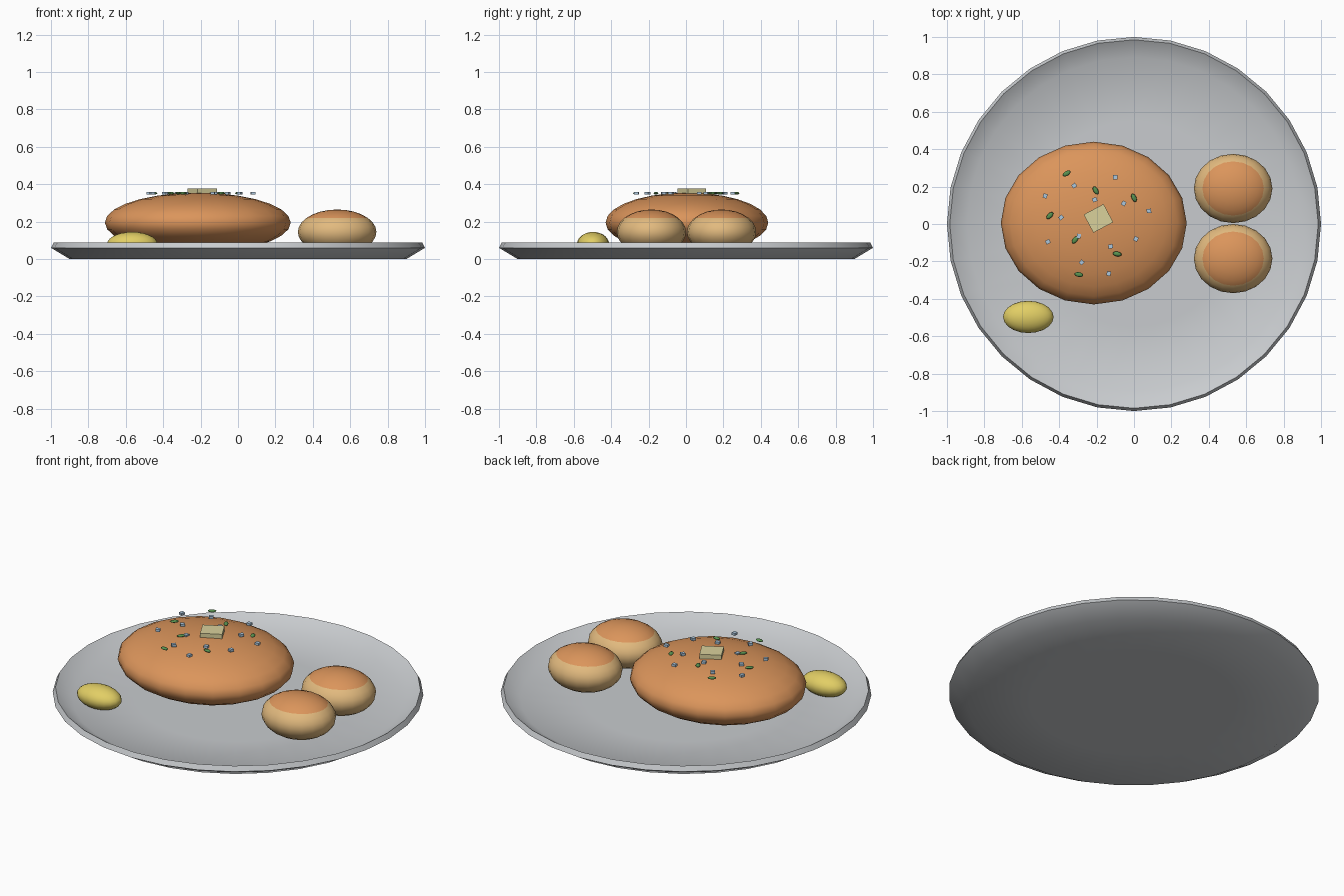
import bpy, bmesh, math
from mathutils import Matrix

if "Cube" in bpy.data.objects:
    bpy.data.objects.remove(bpy.data.objects["Cube"])


def material(name, rgb):
    m = bpy.data.materials.new(name)
    m.diffuse_color = (*rgb, 1)
    m.use_nodes = True
    m.node_tree.nodes["Principled BSDF"].inputs["Base Color"].default_value = m.diffuse_color
    return m


PLATE = material("pale_grey", (0.58, 0.60, 0.62))
CRUST = material("baked_orange", (0.71, 0.30, 0.105))
DOUGH = material("light_dough", (0.76, 0.49, 0.21))
LEMON = material("lemon_yellow", (0.76, 0.62, 0.13))
BUTTER = material("butter_cream", (0.70, 0.64, 0.33))
BLUE = material("pale_blue", (0.42, 0.58, 0.73))
GREEN = material("herb_green", (0.10, 0.29, 0.08))


def finish(bm, name, mats, smooth=True):
    me = bpy.data.meshes.new(name)
    bmesh.ops.recalc_face_normals(bm, faces=bm.faces)
    for f in bm.faces:
        f.smooth = smooth
    bm.to_mesh(me)
    bm.free()
    for m in mats:
        me.materials.append(m)
    ob = bpy.data.objects.new(name, me)
    bpy.context.collection.objects.link(ob)
    return ob


def ellipsoid(name, centre, radii, mats, segments=20, rings=14, cap_z=None, turn=0):
    bm = bmesh.new()
    bmesh.ops.create_uvsphere(
        bm, u_segments=segments, v_segments=rings, radius=1,
        matrix=Matrix.Translation(centre) @ Matrix.Rotation(turn, 4, 'Z')
        @ Matrix.Diagonal((*radii, 1)))
    # Faces above the cap height take the second colour
    if cap_z is not None:
        for f in bm.faces:
            f.material_index = int(f.calc_center_median().z > cap_z)
    return finish(bm, name, mats)


def box(name, centre, size, mat, turn=0):
    bm = bmesh.new()
    bmesh.ops.create_cube(
        bm, size=1,
        matrix=Matrix.Translation(centre) @ Matrix.Rotation(turn, 4, 'Z')
        @ Matrix.Diagonal((*size, 1)))
    return finish(bm, name, [mat], smooth=False)


# Shallow dish with a sloping rim, spun from a closed profile
profile = [(0, 0), (0.55, 0), (0.9, 0), (1.0, 0.06), (0.985, 0.088),
           (0.892, 0.03), (0.55, 0.03), (0, 0.03)]
bm = bmesh.new()
verts = [bm.verts.new((r, 0, z)) for r, z in profile]
edges = [bm.edges.new(pair) for pair in zip(verts, verts[1:])]
bmesh.ops.spin(bm, geom=verts + edges, cent=(0, 0, 0), axis=(0, 0, 1),
               angle=math.tau, steps=32, use_duplicate=False)
bmesh.ops.remove_doubles(bm, verts=bm.verts, dist=1e-4)
plate = finish(bm, "plate", [PLATE])
bpy.context.view_layer.objects.active = plate
plate.select_set(True)
bpy.ops.object.shade_smooth_by_angle(angle=math.radians(50))

# Large loaf and two buns with browned tops
ellipsoid("large_loaf", (-0.215, 0.005, 0.195), (0.497, 0.435, 0.16), [CRUST])
for side, y in (("back", 0.19), ("front", -0.185)):
    ellipsoid(side + "_bun", (0.53, y, 0.145), (0.21, 0.185, 0.12),
              [DOUGH, CRUST], cap_z=0.215)

# Lemon beside the loaf
ellipsoid("lemon", (-0.565, -0.497, 0.08), (0.135, 0.086, 0.065), [LEMON])

# Butter pat
box("butter_pat", (-0.19, 0.03, 0.362), (0.12, 0.11, 0.032), BUTTER, math.radians(28))

# Herb leaves: x, y, turn in degrees
leaves = [(-0.36, 0.27, 30), (-0.205, 0.18, -60), (0, 0.14, -65),
          (-0.45, 0.045, 45), (-0.315, -0.085, 50), (-0.09, -0.16, -10),
          (-0.295, -0.27, -10)]
for i, (x, y, a) in enumerate(leaves):
    ellipsoid(f"herb_leaf_{i + 1}", (x, y, 0.352), (0.024, 0.013, 0.007), [GREEN],
              segments=10, rings=6, turn=math.radians(a))

# Salt crystals
crystals = [(-0.10, 0.25), (-0.32, 0.205), (-0.475, 0.15), (-0.21, 0.13),
            (-0.055, 0.11), (0.08, 0.07), (-0.39, 0.035), (-0.295, -0.065),
            (-0.46, -0.095), (0.01, -0.08), (-0.125, -0.12),
            (-0.28, -0.205), (-0.135, -0.265)]
for i, (x, y) in enumerate(crystals):
    box(f"salt_crystal_{i + 1}", (x, y, 0.352), (0.024, 0.022, 0.014), BLUE,
        math.radians(i * 37 % 90))
